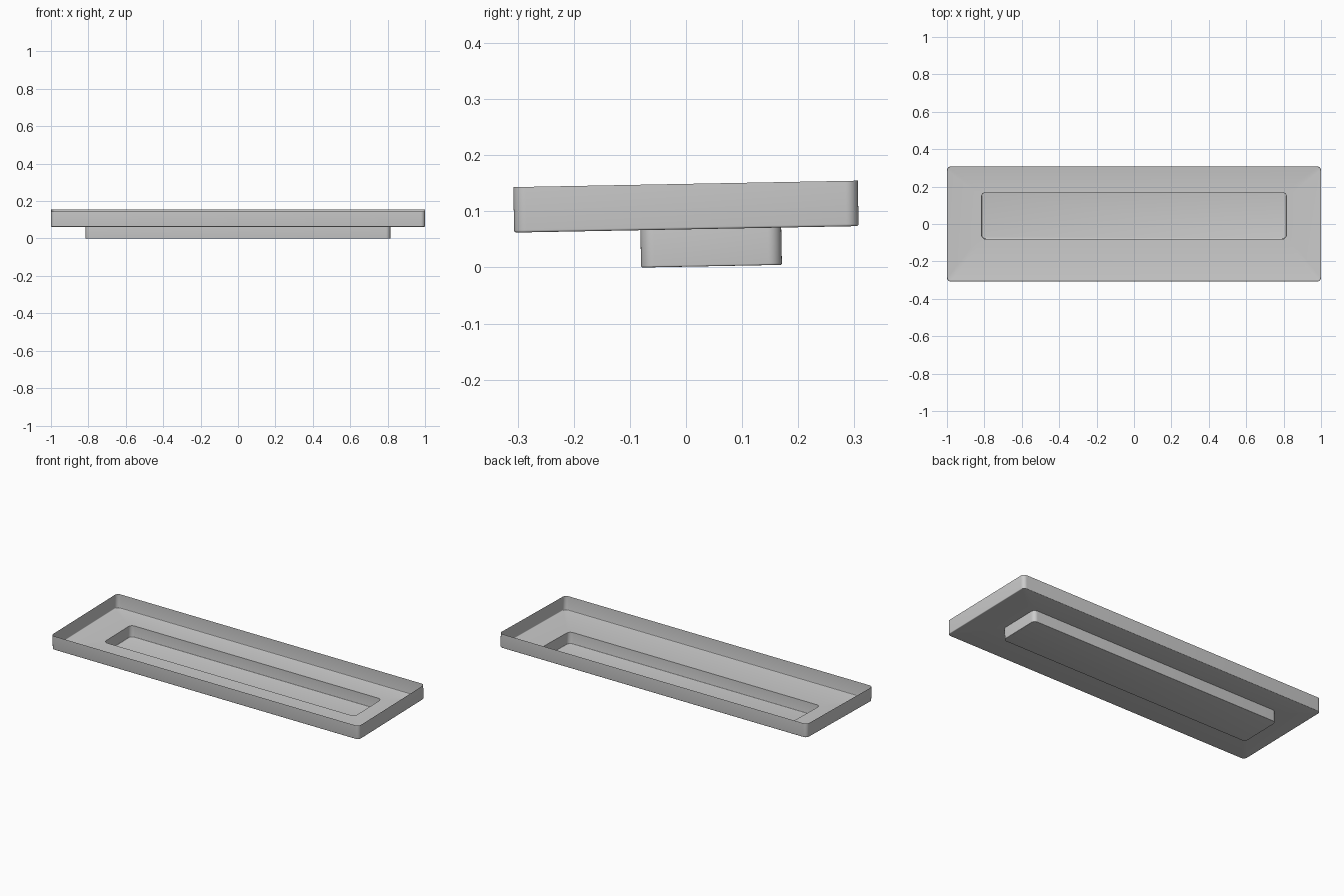
import bpy, bmesh, math

if "Cube" in bpy.data.objects:
    bpy.data.objects.remove(bpy.data.objects["Cube"])

SEG = 8          # segments per rounded corner
TILT = 0.0188    # the tray leans slightly, back edge higher


def rounded_rect(hx, y0, y1, r, z):
    """Points of a rounded rectangle, counter-clockwise."""
    pts = []
    corners = [(hx - r, y1 - r), (-hx + r, y1 - r), (-hx + r, y0 + r), (hx - r, y0 + r)]
    for i, (cx, cy) in enumerate(corners):
        for k in range(SEG + 1):
            a = math.pi / 2 * (i + k / SEG)
            pts.append((cx + r * math.cos(a), cy + r * math.sin(a), z))
    return pts


def fillet(hx, y0, y1, r, z, f):
    """Rings rounding a wall into the floor below it."""
    rings = []
    for k in range(5):
        a = math.pi / 2 * k / 4
        inset = f * (1 - math.cos(a))
        rings.append(rounded_rect(hx - inset, y0 + inset, y1 - inset, r - inset,
                                  z + f * (1 - math.sin(a))))
    return rings


# Rings run from the rim, down the wall, across the floor, into the recess
tray = (1.0, -0.307, 0.307, 0.022)
recess = (0.815, -0.082, 0.169, 0.024)
RIM, FLOOR, BASE = 0.1495, 0.0685, 0.002
rings = [rounded_rect(*tray, RIM)]
rings += fillet(*tray, FLOOR, 0.004)
rings += [rounded_rect(*recess, FLOOR)]
rings += fillet(*recess, BASE, 0.003)

# Thin open shell made by joining neighbouring rings
bm = bmesh.new()
loops = [[bm.verts.new(p) for p in ring] for ring in rings]
n = len(loops[0])
for upper, lower in zip(loops, loops[1:]):
    for i in range(n):
        j = (i + 1) % n
        bm.faces.new((upper[j], upper[i], lower[i], lower[j]))
# Bottom of the recess, facing down
bm.faces.new(list(reversed(loops[-1])))

mesh = bpy.data.meshes.new("stepped_tray")
bm.to_mesh(mesh)
bm.free()
obj = bpy.data.objects.new("stepped_tray", mesh)
bpy.context.collection.objects.link(obj)

# Tilt, then rest the lowest edge on the ground
obj.rotation_euler.x = TILT
obj.location.y = 0.002
bpy.context.view_layer.update()
obj.location.z = -min((obj.matrix_world @ v.co).z for v in mesh.vertices)

bpy.context.view_layer.objects.active = obj
obj.select_set(True)
bpy.ops.object.shade_smooth_by_angle(angle=math.radians(35))
